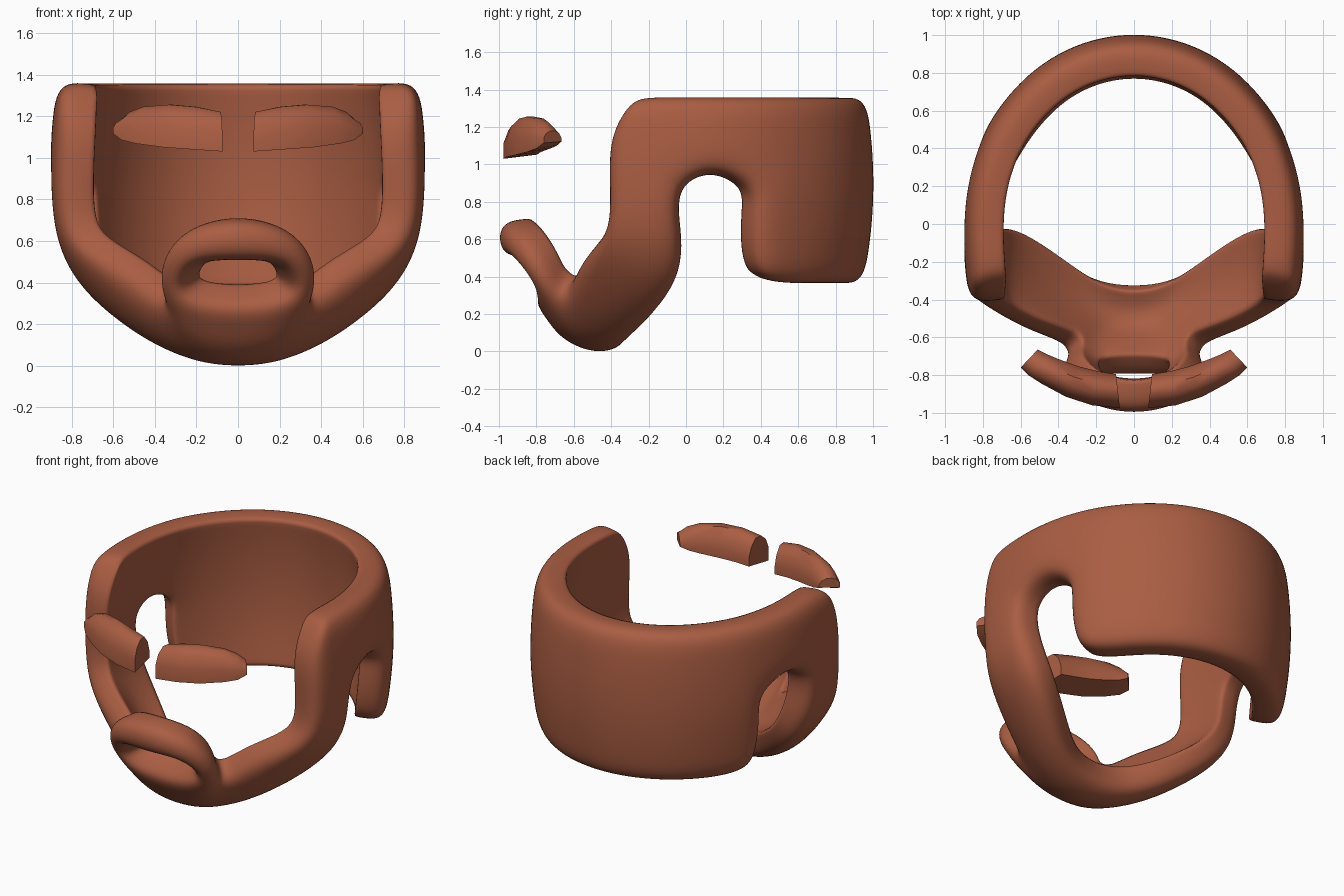
import bpy, bmesh, math
from mathutils import Vector

if "Cube" in bpy.data.objects:
    bpy.data.objects.remove(bpy.data.objects["Cube"])

mat = bpy.data.materials.new("auburn_brown")
mat.diffuse_color = (0.40, 0.11, 0.055, 1)
mat.use_nodes = True
mat.node_tree.nodes["Principled BSDF"].inputs["Base Color"].default_value = mat.diffuse_color


def patch(bm, rows):
    """Add a grid of quads through rows of points."""
    vs = [[bm.verts.new(p) for p in r] for r in rows]
    for a, b in zip(vs, vs[1:]):
        for i in range(len(a) - 1):
            bm.faces.new((a[i], a[i + 1], b[i + 1], b[i]))


def finish(bm, name):
    me = bpy.data.meshes.new(name)
    bm.to_mesh(me)
    bm.free()
    me.materials.append(mat)
    ob = bpy.data.objects.new(name, me)
    bpy.context.collection.objects.link(ob)
    m = ob.modifiers.new("mirror", 'MIRROR')
    m.use_clip = True
    return ob


def shell(t, z):
    """Point on the outer head surface at plan angle t and height z."""
    s = 1.005 - 0.2 * (z - 0.9) ** 2
    return (0.908 * s * math.cos(t * 0.7 if t < 0 else t), 1.02 * s * math.sin(t), z)


# --- hair band, sideburns, beard and moustache: right half of the outer skin
bm = bmesh.new()
cols = [-.43, -.25, -.06, .15, .37, .6, .9, 1.22, math.pi / 2]
top = [shell(t, 1.375) for t in cols]
top[0] = shell(-.32, 1.34)
notch = [shell(t, z) for t, z in zip(cols, (.95, .94, .88, .985, .88, .93, .95, .95, .95))]
low = [shell(t, .345) for t in cols[4:]]
low[0] = shell(.42, .39)
patch(bm, [top, [shell(t, 1.17) for t in cols], notch])
patch(bm, [notch[4:]] + [[shell(t, z) for t in cols[4:]] for z in (.75, .55)] + [low])

# strap stations from chin to temple: front edge, middle, back edge
strap = [
    [(0, -.67, .05), (0, -.47, -.03), (0, -.30, .04)],
    [(.22, -.66, .08), (.2, -.46, -.01), (.2, -.28, .055)],
    [(.39, -.67, .28), (.40, -.46, .07), (.38, -.21, .10)],
    [(.56, -.62, .42), (.61, -.39, .22), (.59, -.10, .22)],
    [(.78, -.50, .53), (.80, -.28, .42), (.78, -.02, .38)],
    [(.87, -.42, .67), (.89, -.25, .64), (.885, -.03, .61)],
    notch[:3],
]
patch(bm, strap)

# goatee plate rising from the chin
lip = [(0, -.83, .28), (.30, -.82, .30), (.41, -.76, .39)]
patch(bm, [[s[0] for s in strap[:3]],
           [(0, -.75, .17), (.25, -.74, .19), (.39, -.72, .33)], lip])

# moustache arch
patch(bm, [lip[1:],
           [(.31, -.89, .41), (.40, -.83, .53)],
           [(.23, -.97, .50), (.28, -.95, .67)],
           [(0, -1.01, .50), (0, -1.035, .715)]])
bmesh.ops.remove_doubles(bm, verts=bm.verts, dist=0.001)
bmesh.ops.recalc_face_normals(bm, faces=bm.faces)
bm.faces.ensure_lookup_table()
f = bm.faces[0]
if f.normal.x < 0:
    bmesh.ops.reverse_faces(bm, faces=bm.faces)
hair = finish(bm, "hair_and_beard")
m = hair.modifiers.new("thickness", 'SOLIDIFY')
m.thickness = 0.182
m.offset = -1
m.use_even_offset = True
m.edge_crease_inner = 0.8
m = hair.modifiers.new("smooth", 'SUBSURF')
m.levels = m.render_levels = 3

# --- eyebrows: lofted arc, flat ends
bm = bmesh.new()
# outer x, outer y, inner x, inner y, bottom z, top z
stations = [(.075, -.975, .095, -.795, 1.03, 1.22),
            (.22, -.96, .19, -.78, 1.04, 1.245),
            (.36, -.915, .29, -.755, 1.05, 1.255),
            (.49, -.845, .40, -.715, 1.068, 1.245),
            (.56, -.80, .46, -.69, 1.085, 1.22),
            (.60, -.76, .51, -.665, 1.115, 1.18)]
section = [(0, 0), (0, .45), (.14, .8), (.38, 1), (.65, 1), (.88, .75), (1, .4), (1, .12)]
rings = []
for ox, oy, ix, iy, zb, zt in stations:
    rings.append([bm.verts.new((ox + (ix - ox) * u, oy + (iy - oy) * u, zb + (zt - zb) * v))
                  for u, v in section])
n = len(section)
for a, b in zip(rings, rings[1:]):
    for i in range(n):
        j = (i + 1) % n
        bm.faces.new((a[i], a[j], b[j], b[i]))
bm.faces.new(rings[0])
bm.faces.new(rings[-1][::-1])
bmesh.ops.recalc_face_normals(bm, faces=bm.faces)
brows = finish(bm, "eyebrows")
brows.modifiers["mirror"].use_clip = False

# --- smooth shading
for ob in (hair, brows):
    bpy.ops.object.select_all(action='DESELECT')
    ob.select_set(True)
    bpy.context.view_layer.objects.active = ob
    if ob is hair:
        bpy.ops.object.shade_smooth()
    else:
        bpy.ops.object.shade_smooth_by_angle(angle=math.radians(50))
